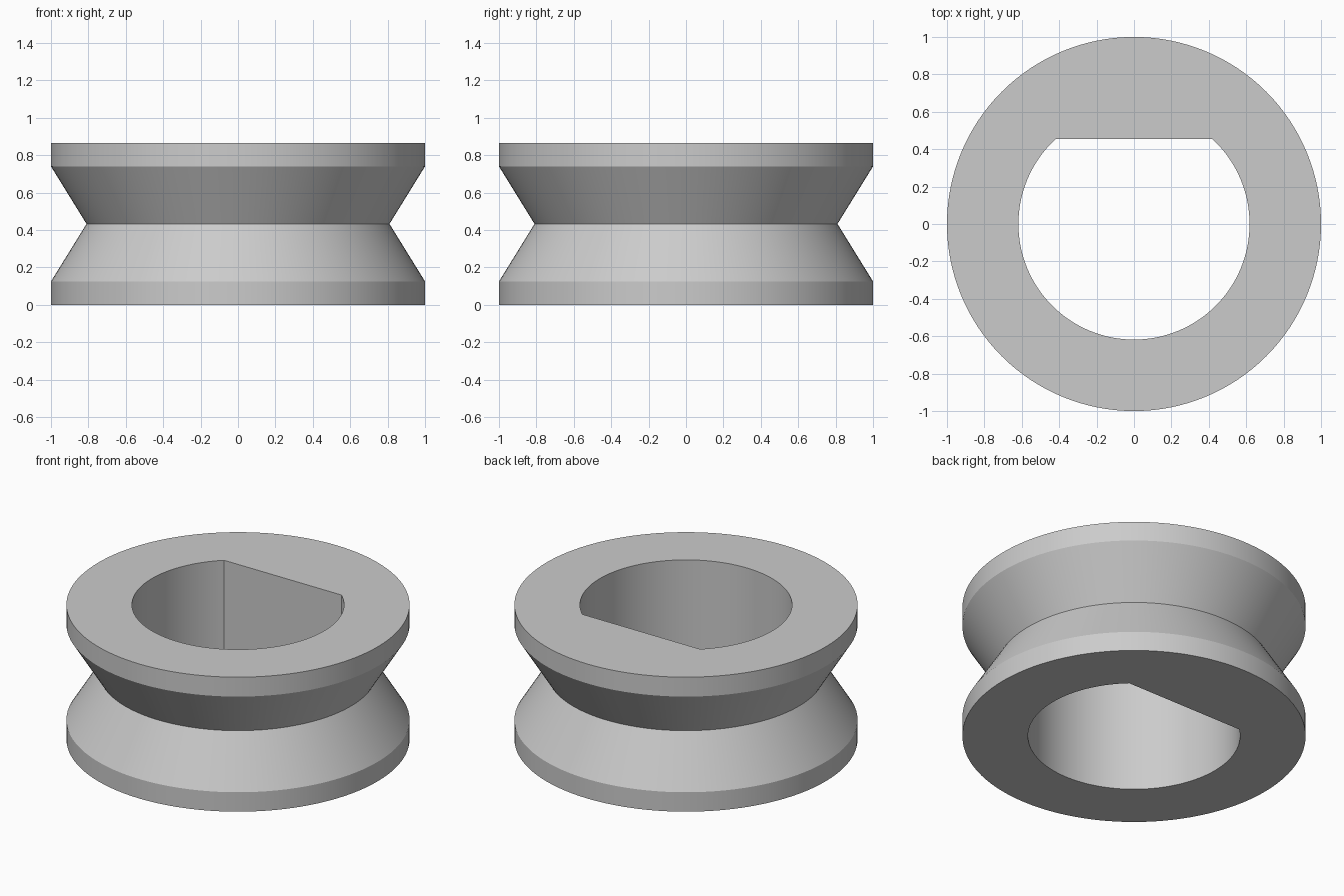
import bpy, bmesh
from math import sin, cos, asin, pi, tau, radians

cube = bpy.data.objects.get("Cube")
if cube:
    bpy.data.objects.remove(cube, do_unlink=True)

SEGMENTS = 128
HEIGHT = 0.865
BORE_RADIUS, FLAT_Y = 0.618, 0.455

grey = bpy.data.materials.new("light grey")
grey.use_nodes = True
colour = (0.6, 0.6, 0.6, 1)
grey.diffuse_color = colour
grey.node_tree.nodes["Principled BSDF"].inputs["Base Color"].default_value = colour

bm = bmesh.new()
angles = [tau * i / SEGMENTS for i in range(SEGMENTS)]


def outer_ring(radius, z):
    return [bm.verts.new((radius * cos(a), radius * sin(a), z)) for a in angles]


# Bore angles, with the nearest ones moved onto the corners of the flat
bore_angles = angles[:]
corner = asin(FLAT_Y / BORE_RADIUS)
for c in (corner, pi - corner):
    bore_angles[round(c / tau * SEGMENTS)] = c


def bore_ring(z):
    ring = []
    for a in bore_angles:
        r = min(BORE_RADIUS, FLAT_Y / sin(a)) if sin(a) > 0.1 else BORE_RADIUS
        ring.append(bm.verts.new((r * cos(a), r * sin(a), z)))
    return ring


# Closed loop of rings: V-grooved rim outside, D-shaped bore inside
profile = [(1, 0), (1, 0.125), (0.81, HEIGHT / 2), (1, HEIGHT - 0.125), (1, HEIGHT)]
rings = [outer_ring(r, z) for r, z in profile] + [bore_ring(HEIGHT), bore_ring(0)]
for k, low in enumerate(rings):
    high = rings[(k + 1) % len(rings)]
    for i in range(SEGMENTS):
        j = (i + 1) % SEGMENTS
        bm.faces.new((low[i], low[j], high[j], high[i]))
bmesh.ops.recalc_face_normals(bm, faces=bm.faces)

mesh = bpy.data.meshes.new("grooved_wheel")
bm.to_mesh(mesh)
bm.free()
mesh.materials.append(grey)
wheel = bpy.data.objects.new("grooved_wheel", mesh)
bpy.context.collection.objects.link(wheel)

# Smooth round surfaces, sharp rims and bore corners
bpy.ops.object.select_all(action="DESELECT")
wheel.select_set(True)
bpy.context.view_layer.objects.active = wheel
bpy.ops.object.shade_smooth_by_angle(angle=radians(20))
